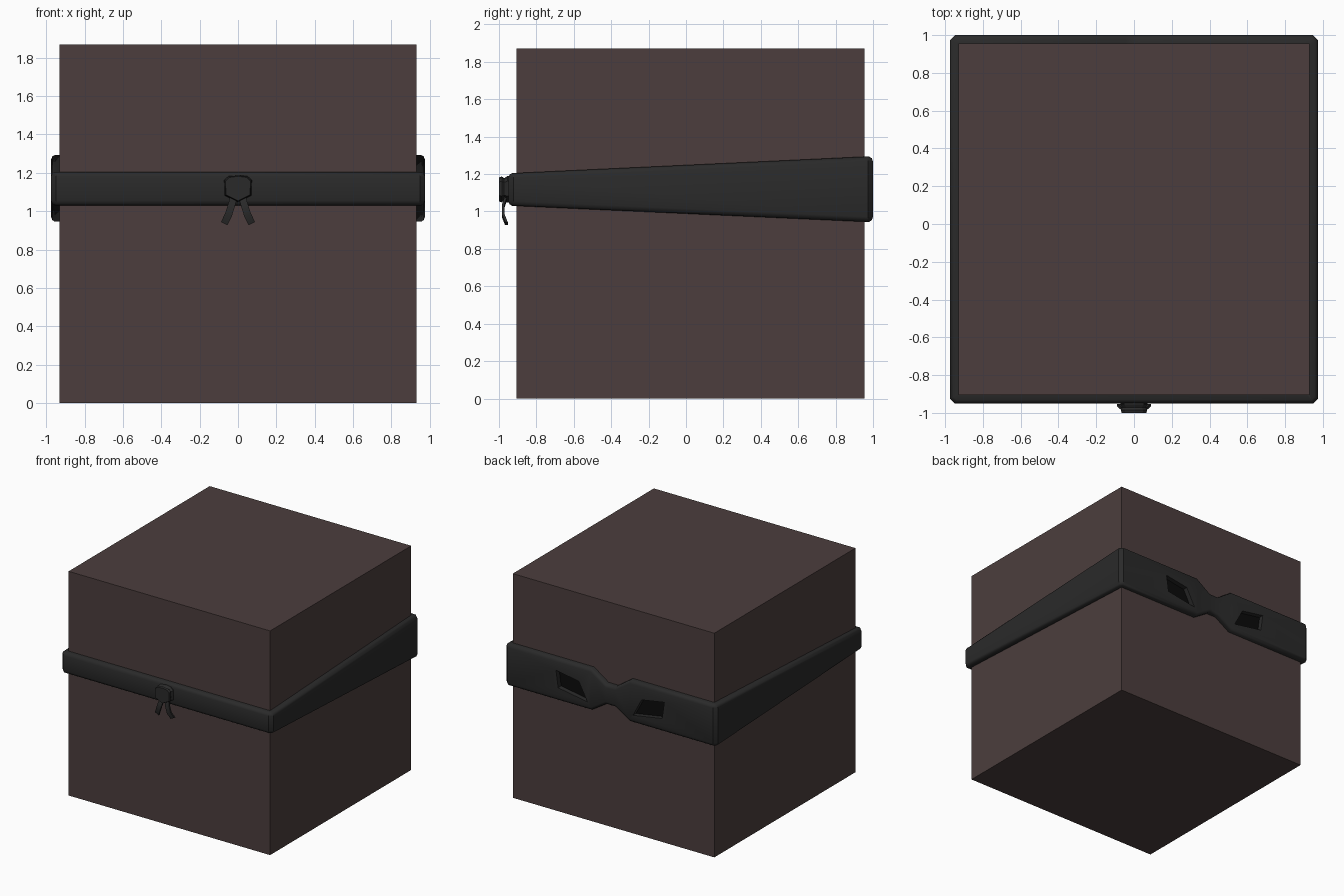
import bpy, bmesh, math

if "Cube" in bpy.data.objects:
    bpy.data.objects.remove(bpy.data.objects["Cube"])


def material(name, rgb):
    m = bpy.data.materials.new(name)
    m.diffuse_color = (*rgb, 1)
    m.use_nodes = True
    m.node_tree.nodes["Principled BSDF"].inputs["Base Color"].default_value = m.diffuse_color
    return m


BROWN = material("brown", (0.072, 0.048, 0.047))
CLOTH = material("dark_cloth", (0.023, 0.023, 0.023))
BLACK = material("black", (0.003, 0.003, 0.003))


def loft(name, rings, mat, closed=False):
    """Skin a row of equal-length rings; cap the ends unless closed."""
    bm = bmesh.new()
    rows = [[bm.verts.new(p) for p in ring] for ring in rings]
    n = len(rows[0])
    for i in range(len(rows) if closed else len(rows) - 1):
        a, b = rows[i], rows[(i + 1) % len(rows)]
        for j in range(n):
            k = (j + 1) % n
            bm.faces.new((a[j], a[k], b[k], b[j]))
    if not closed:
        bm.faces.new(rows[0])
        bm.faces.new(rows[-1])
    bmesh.ops.recalc_face_normals(bm, faces=bm.faces)
    me = bpy.data.meshes.new(name)
    bm.to_mesh(me)
    bm.free()
    me.materials.append(mat)
    ob = bpy.data.objects.new(name, me)
    bpy.context.collection.objects.link(ob)
    return ob


def smooth(ob, deg):
    bpy.ops.object.select_all(action='DESELECT')
    ob.select_set(True)
    bpy.context.view_layer.objects.active = ob
    bpy.ops.object.shade_smooth_by_angle(angle=math.radians(deg))


# Cube head
W, F, B, H = 0.93, -0.905, 0.955, 1.87
foot = [(-W, F), (W, F), (W, B), (-W, B)]
loft("cube_body", [[(x, y, z) for x, y in foot] for z in (0, H)], BROWN)

# Mask band: half path from front to back as x, y, normal x, normal y, low z, high z
half = [(W, F, 0.4, -1, 1.03, 1.205),
        (W, F, 1, -0.4, 1.03, 1.205),
        (W, B, 1, 0.4, 0.945, 1.293),
        (W, B, 0.4, 1, 0.945, 1.293),
        (0.18, B, 0, 1, 0.945, 1.293),
        (0.045, B, 0, 1, 1.03, 1.2)]
path = half + [(-x, y, -nx, ny, lo, hi) for x, y, nx, ny, lo, hi in reversed(half)]
section = [(-0.02, 0), (0.025, 0), (0.038, 0.008), (0.045, 0.026)]  # outward, inset
rings = []
for x, y, nx, ny, lo, hi in path:
    ring = [(x + nx * o, y + ny * o, hi - d) for o, d in section]
    ring += [(x + nx * o, y + ny * o, lo + d) for o, d in reversed(section)]
    rings.append(ring)
band = loft("mask_band", rings, CLOTH, closed=True)

# Eye holes cut through the back of the band, with black linings
eye = [(0.50, 1.195), (0.29, 1.16), (0.21, 1.01), (0.48, 1.055)]
for side, s in (("right", 1), ("left", -1)):
    cutter = loft(side + "_eye_cutter",
                  [[(s * x, y, z) for x, z in eye] for y in (0.90, 1.1)], CLOTH)
    mod = band.modifiers.new("eye", 'BOOLEAN')
    mod.operation = 'DIFFERENCE'
    mod.solver = 'EXACT'
    mod.object = cutter
    bpy.context.view_layer.objects.active = band
    bpy.ops.object.modifier_apply(modifier=mod.name)
    bpy.data.objects.remove(cutter)
    loft(side + "_eye_lining",
         [[(s * x, y, z) for x, z in eye] for y in (0.94, 0.96)], BLACK)
smooth(band, 40)

# Knot
outline = [(-0.05, 0.065), (0, 0.072), (0.05, 0.065), (0.072, 0.045),
           (0.07, -0.035), (0, -0.07), (-0.07, -0.035), (-0.072, 0.045)]
loft("knot", [[(x * k, y, 1.117 + z * k) for x, z in outline]
              for y, k in ((-0.93, 1.0), (-0.955, 1.0), (-0.972, 0.85), (-0.985, 0.97), (-1.0, 0.9))],
     CLOTH)

# Knot tails
centre = [(0.022, -0.962, 1.075), (0.034, -0.977, 1.03),
          (0.05, -0.978, 0.98), (0.072, -0.96, 0.935)]
for side, s in (("right", 1), ("left", -1)):
    rows = []
    for x, y, z in centre:
        rows.append([(s * (x + a), y + b, z + a * 0.5)
                     for a, b in ((-0.017, -0.007), (0.017, -0.007), (0.017, 0.007), (-0.017, 0.007))])
    smooth(loft(side + "_knot_tail", rows, CLOTH), 40)
